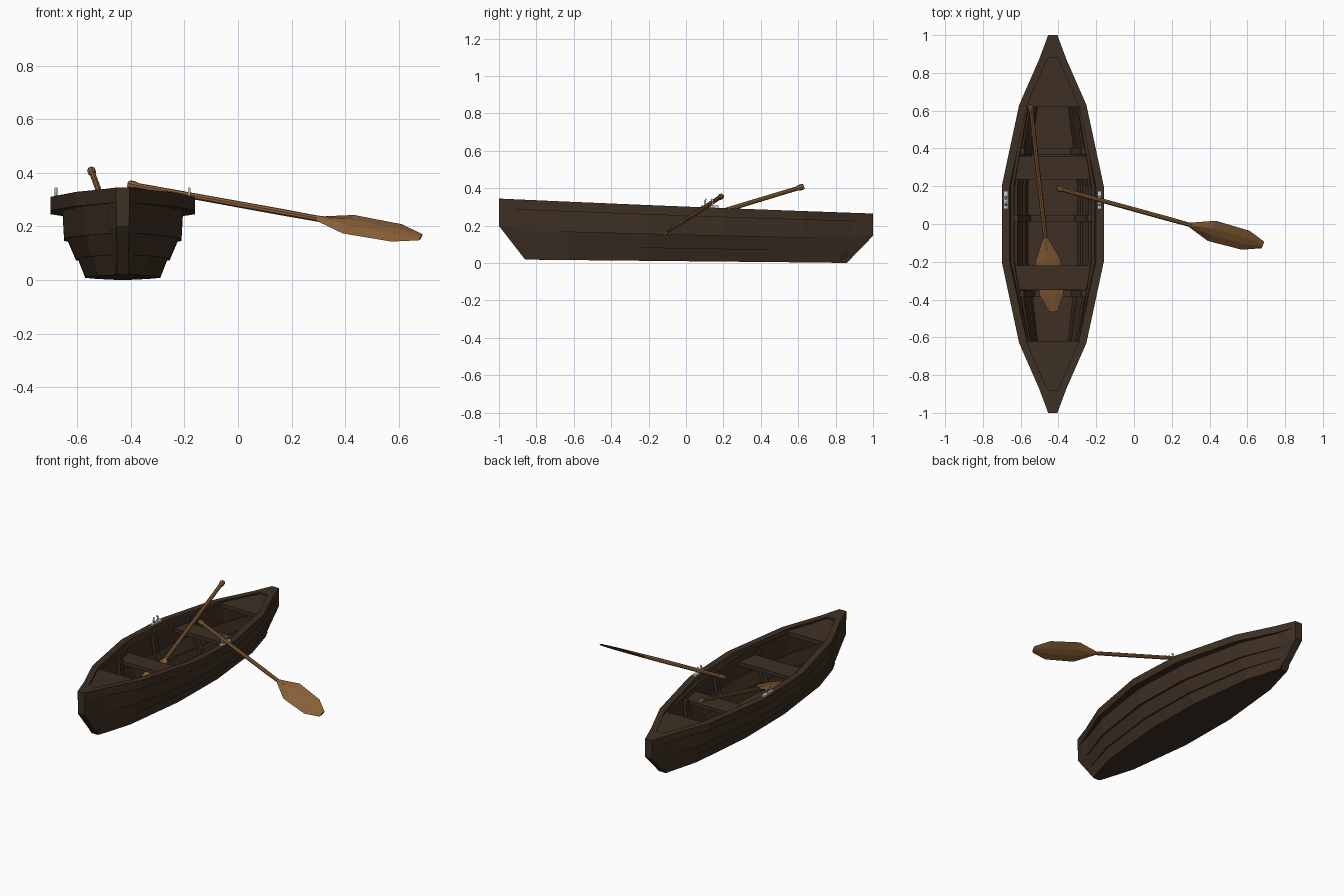
import bpy, bmesh, math
from mathutils import Vector, Matrix

if "Cube" in bpy.data.objects:
    bpy.data.objects.remove(bpy.data.objects["Cube"])

CX = -0.43


def material(name, rgb):
    m = bpy.data.materials.new(name)
    m.diffuse_color = (*rgb, 1)
    m.use_nodes = True
    m.node_tree.nodes["Principled BSDF"].inputs["Base Color"].default_value = m.diffuse_color
    return m


HULL = material("dark_wood", (0.048, 0.029, 0.017))
OAR = material("oar_wood", (0.25, 0.115, 0.038))


def loft(name, rings, mat, origin=(CX, 0, 0), mirror=False):
    """Skin equal-length closed rings and cap both ends."""
    bm = bmesh.new()
    vs = [[bm.verts.new(p) for p in r] for r in rings]
    n = len(vs[0])
    for a, b in zip(vs, vs[1:]):
        for i in range(n):
            j = (i + 1) % n
            bm.faces.new((a[i], a[j], b[j], b[i]))
    bm.faces.new(vs[0])
    bm.faces.new(vs[-1])
    bmesh.ops.recalc_face_normals(bm, faces=bm.faces)
    me = bpy.data.meshes.new(name)
    bm.to_mesh(me)
    bm.free()
    ob = bpy.data.objects.new(name, me)
    ob.location = origin
    if mat:
        me.materials.append(mat)
    if mirror:
        ob.modifiers.new("mirror", 'MIRROR').use_mirror_merge = False
    bpy.context.collection.objects.link(ob)
    return ob


def interp(table, v):
    for (a, fa), (b, fb) in zip(table, table[1:]):
        if v <= b:
            return fa + (fb - fa) * (v - a) / (b - a)
    return table[-1][1]


# Hull shape: plan taper, section flare, pitched keel and sheer, raked ends
def taper(y):
    return interp([(0, 1), (.2, 1), (.63, .66), (.87, .27), (1, .09)], abs(y))


def flare(t):
    return interp([(0, .14), (.25, .165), (.5, .205), (1, .225)], t)


def pt(x, y, t):
    zb = .01 - .01 * y
    zt = .302 - .04 * y + .003 * y * y
    a = abs(y)
    rake = interp([(0, 0), (.7, 0), (.87, .05), (1, .14)], a) * max(0, 1 - t / .55)
    return (x, y - math.copysign(rake, y), zb + t * (zt - zb))


STATIONS = [-.99, -.87, -.63, -.2, .2, .63, .87, .99]


def rail(name, section):
    """section: (half width at middle, inset, height fraction) corners."""
    rings = [[pt(max(.004, w * taper(y) - d), y, t) for w, d, t in section]
             for y in STATIONS]
    return loft(name, rings, HULL, mirror=True)


# Overlapping side planks, gunwale and flat bottom
for name, w0, w1, t0, t1 in (("lower_plank", .14, .168, 0, .25),
                             ("middle_plank", .175, .208, .23, .5),
                             ("upper_plank", .219, .226, .48, .93)):
    rail(name, [(w0, 0, t0), (w1, 0, t1), (w1, .02, t1), (w0, .02, t0)])
rail("gunwale", [(.27, 0, .83), (.27, 0, 1), (.27, .042, 1), (.225, .012, .83)])
loft("bottom", [[pt(sx * .138 * max(taper(y), .2), y, t)
                 for sx, t in ((-1, 0), (1, 0), (1, .1), (-1, .1))]
                for y in STATIONS], HULL)

# Stem posts and end decks
for s, end in ((-1, "front"), (1, "rear")):
    rings = []
    for t, tip, w in ((0, .86, .8), (.55, 1, .95), (1, 1, 1)):
        back = tip - .12
        ring = []
        for x, y in ((-.025, tip), (.025, tip), (.05, tip - .08),
                     (.057, back), (-.057, back), (-.05, tip - .08)):
            _, _, z = pt(0, s * y, t)
            ring.append((x * w, s * y, z))
        rings.append(ring)
    loft(end + "_stem", rings, HULL)
    loft(end + "_deck", [[pt(sx * .25 * taper(y), s * y, t)
                          for sx, t in ((-1, .87), (1, .87), (1, .96), (-1, .96))]
                         for y in (.62, .87, .95)], HULL)

# Bench seats
for name, y0, y1 in (("front_seat", -.35, -.22), ("rear_seat", .235, .36)):
    loft(name, [[pt(sx * .222 * taper(y), y, t)
                 for sx, t in ((-1, .72), (1, .72), (1, .8), (-1, .8))]
                for y in (y0, y1)], HULL)

# Inner ribs
for i, y in enumerate((-.37, .03, .385)):
    rings = []
    for t in (.08, .25, .5, .85):
        ring = []
        for dy, inset in ((-.017, .015), (.017, .015), (.017, .037), (-.017, .037)):
            ring.append(pt(flare(t) * taper(y) - inset, y + dy, t))
        rings.append(ring)
    loft("rib_%d" % i, rings, HULL, mirror=True)
    loft("floor_rib_%d" % i, [[pt(x, y + dy, t) for dy, t in
                               ((-.017, .08), (.017, .08), (.017, .13), (-.017, .13))]
                              for x in (-.12, .12)], HULL)

# Oarlocks: base plate and open ring
for side, x in (("left", -.679), ("right", -.182)):
    loft(side + "_oarlock_plate",
         [[(sx * .011, y, z) for sx, z in ((-1, -.008), (1, -.008), (1, .008), (-1, .008))]
          for y in (-.048, .048)], None, (x, .127, .299))
    cu = bpy.data.curves.new(side + "_oarlock", 'CURVE')
    cu.dimensions = '3D'
    cu.bevel_depth = .0055
    cu.bevel_resolution = 1
    cu.use_fill_caps = True
    sp = cu.splines.new('POLY')
    sp.points.add(10)
    for k, p in enumerate(sp.points):
        a = math.radians(125 + 29 * k)
        p.co = (0, .022 * math.cos(a), .022 * math.sin(a), 1)
    ob = bpy.data.objects.new(side + "_oarlock", cu)
    ob.location = (x, .122, .324)
    bpy.context.collection.objects.link(ob)


# Oars: octagonal shaft with grip, and a flat tapered blade
def oar(name, start, tip, up):
    start, tip = Vector(start), Vector(tip)
    ax = (tip - start).normalized()
    wide = Vector(up).cross(ax).normalized()
    nor = ax.cross(wide)
    m = Matrix((ax, wide, nor)).transposed().to_4x4()
    shaft = [[(d, r * math.cos(k * math.pi / 4), r * math.sin(k * math.pi / 4))
              for k in range(8)]
             for d, r in ((0, .012), (.006, .016), (.025, .016), (.04, .0115),
                          (.6, .0125), (.8, .011))]
    blade = [[(d, w, 0), (d, w * .3, h), (d, -w * .3, h),
              (d, -w, 0), (d, -w * .3, -h), (d, w * .3, -h)]
             for d, w, h in ((.74, .013, .011), (.865, .067, .009),
                             (1.055, .063, .007), (1.15, .022, .005))]
    for part, rings in (("shaft", shaft), ("blade", blade)):
        loft(name + "_" + part, rings, OAR).matrix_world = Matrix.Translation(start) @ m


oar("right_oar", (-.41, .19, .357), (.69, -.113, .158), (0, -.54, .84))
oar("left_oar", (-.548, .63, .41), (-.426, -.46, .08), (0, -.29, .96))
